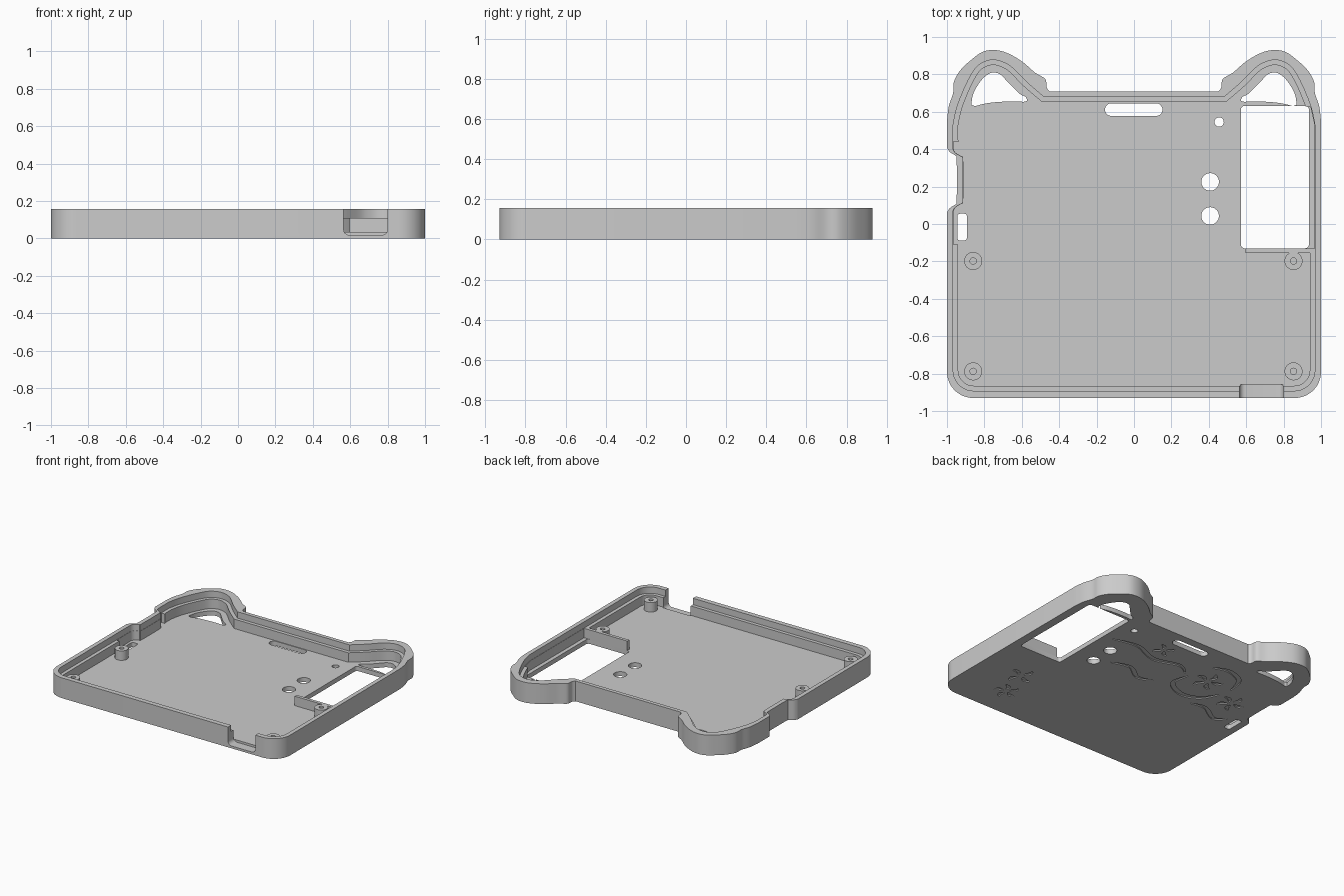
import bpy, bmesh, math
from mathutils import Vector

cube = bpy.data.objects.get("Cube")
if cube:
    bpy.data.objects.remove(cube, do_unlink=True)

TOP, LEDGE, FLOOR = 0.157, 0.108, 0.035

grey = bpy.data.materials.new("plain_grey")
grey.use_nodes = True
grey.diffuse_color = (0.6, 0.6, 0.6, 1)
grey.node_tree.nodes["Principled BSDF"].inputs["Base Color"].default_value = (0.6, 0.6, 0.6, 1)


# --- outline helpers ---
def arc(cx, cy, r, a0, a1, n=12):
    angles = [math.radians(a0 + (a1 - a0) * i / n) for i in range(n + 1)]
    return [(cx + r * math.cos(a), cy + r * math.sin(a)) for a in angles]


def circle(cx, cy, r, n=32):
    return arc(cx, cy, r, 0, 360, n)[:-1]


def rounded_box(x0, x1, y0, y1, r):
    return (arc(x0 + r, y0 + r, r, 180, 270, 6) + arc(x1 - r, y0 + r, r, 270, 360, 6)
            + arc(x1 - r, y1 - r, r, 0, 90, 6) + arc(x0 + r, y1 - r, r, 90, 180, 6))


def smooth(points, n=5):
    """Smooth curve through the points."""
    p = [Vector(q) for q in points]
    p = [p[0]] + p + [p[-1]]
    out = []
    for a, b, c, d in zip(p, p[1:], p[2:], p[3:]):
        for i in range(n):
            t = i / n
            out.append(b + (c - a) * t / 2 + (2 * a - 5 * b + 4 * c - d) * t * t / 2
                       + (3 * b - a - 3 * c + d) * t ** 3 / 2)
    return [tuple(q) for q in out + [p[-1]]]


def mirrored(points):
    return [(-x, y) for x, y in reversed(points)]


def inset(points, dist):
    """Move a counter-clockwise outline inwards."""
    p = [Vector(q) for q in points]
    out = []
    for i, q in enumerate(p):
        d1, d2 = (q - p[i - 1]).normalized(), (p[(i + 1) % len(p)] - q).normalized()
        n = (d1 + d2).normalized()
        n = Vector((-n.y, n.x))
        out.append(tuple(q + n * dist / max(0.5, n.dot(Vector((-d1.y, d1.x))))))
    return out


def tray_outline(side, front, r, ear, dent):
    """Rounded front corners, two ears at the back, a dent in the right side."""
    cx, cy = side - r, front + r
    return (arc(-cx, cy, r, 180, 270) + arc(cx, cy, r, 270, 360)
            + ear + mirrored(ear) + dent)


# --- solids and cuts ---
def prism(name, points, z0, z1):
    """Closed upright solid over an outline."""
    bm = bmesh.new()
    low = [bm.verts.new((x, y, z0)) for x, y in points]
    high = [bm.verts.new((x, y, z1)) for x, y in points]
    bm.faces.new(low[::-1])
    bm.faces.new(high)
    for i in range(len(low)):
        bm.faces.new((low[i - 1], low[i], high[i], high[i - 1]))
    bmesh.ops.recalc_face_normals(bm, faces=bm.faces)
    mesh = bpy.data.meshes.new(name)
    bm.to_mesh(mesh)
    bm.free()
    mesh.materials.append(grey)
    ob = bpy.data.objects.new(name, mesh)
    bpy.context.collection.objects.link(ob)
    return ob


def volume(mesh):
    bm = bmesh.new()
    bm.from_mesh(mesh)
    v = bm.calc_volume(signed=True)
    bm.free()
    return v


def activate(ob):
    bpy.ops.object.select_all(action="DESELECT")
    ob.select_set(True)
    bpy.context.view_layer.objects.active = ob


def cut(ob, cutter):
    """Subtract the cutter, trying the next solver if the result is unsound."""
    before = volume(ob.data)
    least = before - volume(cutter.data)
    mod = ob.modifiers.new("cut", "BOOLEAN")
    mod.operation, mod.object = "DIFFERENCE", cutter
    for solver in ("EXACT", "MANIFOLD", "FLOAT"):
        mod.solver = solver
        bpy.context.view_layer.update()
        result = bpy.data.meshes.new_from_object(
            ob.evaluated_get(bpy.context.evaluated_depsgraph_get()))
        if max(least, before * .1) * .99 < volume(result) < before * 1.001:
            ob.data = result
            break
    ob.modifiers.remove(mod)
    bpy.data.objects.remove(cutter, do_unlink=True)


def cut_prism(ob, points, z0, z1):
    cut(ob, prism("cutter", points, z0, z1))


def finish(ob):
    activate(ob)
    bpy.ops.object.shade_smooth_by_angle(angle=math.radians(25))


# --- tray shell ---
outer_ear = smooth([(1, .55), (.99, .63), (.967, .7), (.963, .76), (.93, .82), (.877, .872),
                    (.81, .92), (.745, .93), (.68, .915), (.6, .87), (.53, .81),
                    (.475, .775), (.467, .73), (.45, .708)])
inner_ear = smooth([(.967, .53), (.946, .625), (.9, .74), (.85, .83), (.8, .867), (.75, .877),
                    (.7, .865), (.65, .835), (.57, .755), (.48, .678)])
outer_dent = smooth([(-1, .41), (-.985, .385), (-.955, .365), (-.948, .34),
                     (-.948, .13), (-.955, .105), (-.985, .085), (-1, .06)], 3)
inner_dent = smooth([(-.967, .4), (-.955, .38), (-.922, .36), (-.915, .34),
                     (-.915, .13), (-.922, .11), (-.955, .09), (-.967, .07)], 3)
ledge_dent = [(-.967, .44), (-.92, .38), (-.92, .03), (-.967, -.05)]

shell = prism("tray_shell", tray_outline(1, -.93, .14, outer_ear, outer_dent), 0, TOP)
cut_prism(shell, tray_outline(.967, -.892, .11, inner_ear, inner_dent), LEDGE, TOP + .1)
cut_prism(shell, inset(tray_outline(.967, -.892, .11, inner_ear, ledge_dent), .027),
          FLOOR, TOP + .05)

# ledge reliefs beside the dent and beside the window
cut_prism(shell, [(-.8, .44), (-.965, .44)] + [(x + .002, y) for x, y in inner_dent]
          + [(-.965, -.11), (-.8, -.11)], FLOOR, LEDGE + .01)
cut_prism(shell, [(.8, -.155), (.965, -.155), (.965, .53), (.944, .625), (.8, .64)],
          FLOOR, LEDGE + .01)

# --- openings through the floor ---
ear_hole = smooth([(.87, .637), (.86, .695), (.83, .75), (.795, .79), (.755, .81), (.715, .8),
                   (.685, .77), (.647, .73), (.61, .695), (.578, .678), (.578, .655),
                   (.64, .655), (.717, .653), (.79, .645), (.85, .63)], 4)
openings = [ear_hole, mirrored(ear_hole),
            rounded_box(.572, .935, -.13, .632, .02),
            rounded_box(-.155, .152, .578, .645, .033),
            rounded_box(-.945, -.893, -.088, .055, .015),
            circle(.407, .225, .047), circle(.407, .043, .047), circle(.455, .545, .025)]
for hole in openings:
    cut_prism(shell, hole, -.1, LEDGE - .02)

# --- connector notch in the front wall ---
notch = prism("notch_cutter", rounded_box(.565, .8, .018, .4, .03), 0, .15)
for v in notch.data.vertices:
    v.co = (v.co.x, -.857 - v.co.z, v.co.y)
cut(shell, notch)


# --- shallow engraved twigs underneath ---
def twig(points, width):
    line = [Vector(p) for p in smooth(points, 4)]
    left, right = [], []
    for i, p in enumerate(line):
        d = (line[min(i + 1, len(line) - 1)] - line[max(i - 1, 0)]).normalized()
        w = width * (0.15 + math.sin(math.pi * i / (len(line) - 1)))
        left.append(tuple(p + Vector((-d.y, d.x)) * w))
        right.append(tuple(p - Vector((-d.y, d.x)) * w))
    cut_prism(shell, left + right[::-1], -.05, .008)


def leaves(x, y, turn, count, size):
    for i in range(count):
        a = math.radians(turn + i * 360 / count)
        near, mid, far = [(x + size * k * math.cos(a + b), y + size * k * math.sin(a + b))
                          for k, b in ((.25, 0), (.65, .25), (1, 0))]
        twig([near, mid, far], size * .12)


twig([(.5, .36), (.3, .4), (.1, .33), (-.1, .38), (-.2, .32)], .016)
twig([(-.24, .3), (-.22, .16), (-.36, .08), (-.5, .12), (-.58, .24)], .018)
twig([(-.3, .5), (-.42, .54), (-.56, .48), (-.6, .34)], .016)
twig([(-.5, .02), (-.62, .04), (-.76, -.04), (-.84, .02)], .014)
twig([(.3, .1), (.15, .14), (.02, .06), (-.1, .1)], .014)
for spot in [(-.4, .33, 10, 5, .11), (.12, .47, 40, 4, .08), (-.72, .2, 25, 5, .1),
             (.66, -.45, 15, 4, .1), (.6, -.68, 50, 5, .09)]:
    leaves(*spot)
finish(shell)

# --- screw posts ---
for side, x in (("right", -.86), ("left", .853)):
    for end, y in (("front", -.788), ("back", -.198)):
        post = prism(f"screw_post_{end}_{side}", circle(x, y, .048), FLOOR - .005, LEDGE)
        cut_prism(post, circle(x, y, .017, 20), FLOOR + .01, TOP)
        finish(post)

# --- rib at the front edge of the window ---
prism("window_rib", [(.595, -.155), (.966, -.155), (.966, -.13), (.595, -.13)],
      FLOOR - .005, LEDGE)
